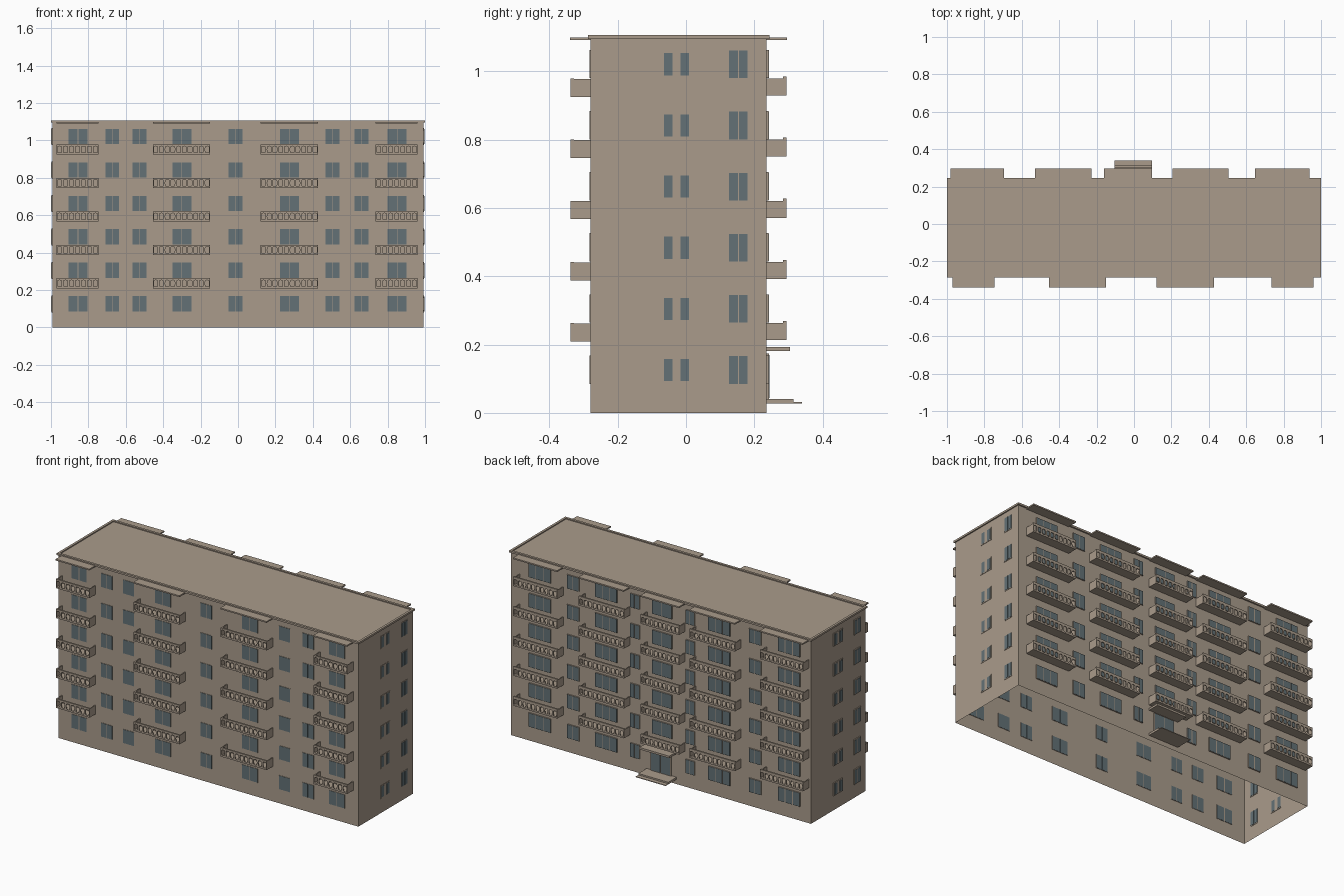
import bpy, bmesh
from math import cos, sin, pi

if "Cube" in bpy.data.objects:
    bpy.data.objects.remove(bpy.data.objects["Cube"])

FLOORS, PITCH = 6, 0.179
XW, YF, YB = 0.993, -0.28, 0.236      # wall planes: sides, front, back
ROOF = 1.098


def material(name, rgb):
    m = bpy.data.materials.new(name)
    m.use_nodes = True
    m.diffuse_color = (*rgb, 1)
    m.node_tree.nodes["Principled BSDF"].inputs["Base Color"].default_value = (*rgb, 1)
    return m


PLASTER = material("warm_grey_plaster", (0.40, 0.33, 0.26))
GLASS = material("blue_grey_glass", (0.125, 0.165, 0.18))


def box(bm, a, b):
    """Add a box between two opposite corners."""
    lo = [min(p) for p in zip(a, b)]
    hi = [max(p) for p in zip(a, b)]
    verts = bmesh.ops.create_cube(bm, size=1)["verts"]
    for v in verts:
        for i in range(3):
            v.co[i] = hi[i] if v.co[i] > 0 else lo[i]
    return verts


def finish(bm, name, mat):
    mesh = bpy.data.meshes.new(name)
    bm.to_mesh(mesh)
    bm.free()
    mesh.materials.append(mat)
    ob = bpy.data.objects.new(name, mesh)
    bpy.context.collection.objects.link(ob)
    return ob


# Wall shell, open underneath
bm = bmesh.new()
box(bm, (-XW, YF, 0), (XW, YB, ROOF))
bm.faces.ensure_lookup_table()
floor = [f for f in bm.faces if f.normal.z < -0.5 or all(v.co.z < 0.01 for v in f.verts)]
bmesh.ops.delete(bm, geom=floor, context='FACES_ONLY')
finish(bm, "walls", PLASTER)

# Roof slab with a low raised rim
bm = bmesh.new()
x, y0, y1, rim = 1.0, YF - 0.007, YB + 0.009, 0.014
box(bm, (-x, y0, ROOF - 0.003), (x, y1, ROOF + 0.002))
for s in (-1, 1):
    box(bm, (s * x, y0, ROOF), (s * (x - rim), y1, ROOF + 0.008))
for y, d in ((y0, rim), (y1, -rim)):
    box(bm, (-x + rim, y, ROOF), (x - rim, y + d, ROOF + 0.008))
finish(bm, "roof", PLASTER)

# Each facade maps (along, up, outward) to world space
FACADES = {
    "front": lambda u, z, d: (u, YF - d, z),
    "back": lambda u, z, d: (u, YB + d, z),
    "left": lambda u, z, d: (XW + d, u, z),
    "right": lambda u, z, d: (-XW - d, u, z),
}


def windows(side, columns, proud=0.003):
    """Columns are (start, end, panes, mullion, frame border, bottom, top, first floor)."""
    frames, panes = bmesh.new(), bmesh.new()
    at = FACADES[side]
    for a, b, n, gap, edge, z0, z1, first in columns:
        for k in range(first, FLOORS):
            lo, hi = z0 + k * PITCH, z1 + k * PITCH
            box(frames, at(a, lo, -0.002), at(b, hi, proud - 0.001))
            w = (b - a - 2 * edge - gap * (n - 1)) / n
            for i in range(n):
                s = a + edge + i * (w + gap)
                box(panes, at(s, lo + edge, -0.003), at(s + w, hi - edge, proud))
    finish(frames, side + "_window_frames", PLASTER)
    finish(panes, side + "_window_panes", GLASS)


def column(center, width, panes, gap=0.003, edge=0.001, z0=0.085, z1=0.168, first=0):
    return (center - width / 2, center + width / 2, panes, gap, edge, z0, z1, first)


front = [column(-0.855, 0.103, 2, 0.006)]
front += [column(c, 0.076, 2) for c in (-0.672, -0.527, -0.013, 0.506, 0.661)]
front += [column(c, 0.104, 2) for c in (-0.3, 0.276, 0.851)]
windows("front", front)

back = [column(c, 0.145, 3, 0.005) for c in (0.8, 0.36, -0.388, -0.85)]
back += [column(c, 0.08, 2, 0.005) for c in (0.58, -0.625)]
back += [column(c, 0.06, 2, 0.005) for c in (0.17, -0.195)]
back += [column(-0.01, 0.13, 2, 0.005, first=1)]
windows("back", back, 0.007)

end = [column(-0.0275, 0.085, 2, 0.024, 0.006, 0.087, 0.164),
       column(0.1535, 0.062, 2, 0.003, 0.004, 0.081, 0.17)]
windows("left", end)
# The opposite end is the same layout turned half round
windows("right", [(YF + YB - c[1], YF + YB - c[0]) + c[2:] for c in end], 0.006)


def pierced_panel(bm, at, a, b, z0, z1, count, d):
    """Flat railing panel with a row of oval openings."""
    w, h = (b - a) / count / 2, (z1 - z0) / 2
    for i in range(count):
        u, z = a + w * (2 * i + 1), z0 + h
        outer, inner = [], []
        for k in range(8):
            c, s = cos(k * pi / 4), sin(k * pi / 4)
            m = max(abs(c), abs(s))
            outer.append(bm.verts.new(at(u + w * c / m, z + h * s / m, d)))
            m = m ** 0.6
            inner.append(bm.verts.new(at(u + w * 0.7 * c / m, z + h * 0.66 * s / m, d)))
        for k in range(8):
            j = (k + 1) % 8
            bm.faces.new((outer[k], outer[j], inner[j], inner[k]))
    bmesh.ops.remove_doubles(bm, verts=bm.verts, dist=0.0001)


def balconies(side, spans, depth, base, height, lip):
    """Spans are (start, end, number of openings)."""
    at = FACADES[side]
    slabs, rails, canopies = bmesh.new(), bmesh.new(), bmesh.new()
    t = 0.005
    for a, b, count in spans:
        for k in range(1, FLOORS):
            z = base + k * PITCH
            top = z + height
            box(slabs, at(a, z, 0), at(b, z + 0.007, depth - t))
            for s, e in ((a, a + t), (b, b - t)):
                box(slabs, at(s, z, 0), at(e, top, depth - t))
            pierced_panel(rails, at, a, b, z, top, count, depth - t / 2)
            # Handrail
            box(slabs, at(a, top - 0.003, depth - 2 * t), at(b, top + lip, depth))
        box(canopies, at(a, 1.091, 0), at(b, 1.099, depth + 0.002))
    bmesh.ops.recalc_face_normals(rails, faces=rails.faces)
    finish(slabs, side + "_balcony_slabs", PLASTER)
    panel = finish(rails, side + "_balcony_railings", PLASTER)
    solid = panel.modifiers.new("thickness", 'SOLIDIFY')
    solid.thickness, solid.offset = t, 0
    finish(canopies, side + "_top_canopies", PLASTER)


balconies("front", [(-0.97, -0.746, 7), (-0.455, -0.15, 10),
                    (0.121, 0.427, 10), (0.736, 0.96, 7)], 0.058, 0.03, 0.053, 0.001)
balconies("back", [(-0.98, -0.695, 10), (-0.53, -0.228, 10), (-0.16, 0.095, 9),
                   (0.205, 0.505, 10), (0.647, 0.938, 10)], 0.058, 0.034, 0.05, 0.006)

# Entrance: door, canopy, step and landing
bm = bmesh.new()
box(bm, (-0.07, YB - 0.002, 0.04), (0.065, YB + 0.007, 0.174))
finish(bm, "door_frame", PLASTER)
bm = bmesh.new()
for a, b in ((-0.065, -0.005), (0, 0.06)):
    box(bm, (a, YB - 0.003, 0.044), (b, YB + 0.009, 0.17))
finish(bm, "door_glass", GLASS)
for name, z0, z1, y in (("entrance_canopy", 0.181, 0.193, 0.305),
                        ("entrance_step", 0.031, 0.041, 0.315),
                        ("entrance_landing", 0.028, 0.032, 0.34)):
    bm = bmesh.new()
    box(bm, (-0.103, YB, z0), (0.095, y, z1))
    finish(bm, name, PLASTER)
